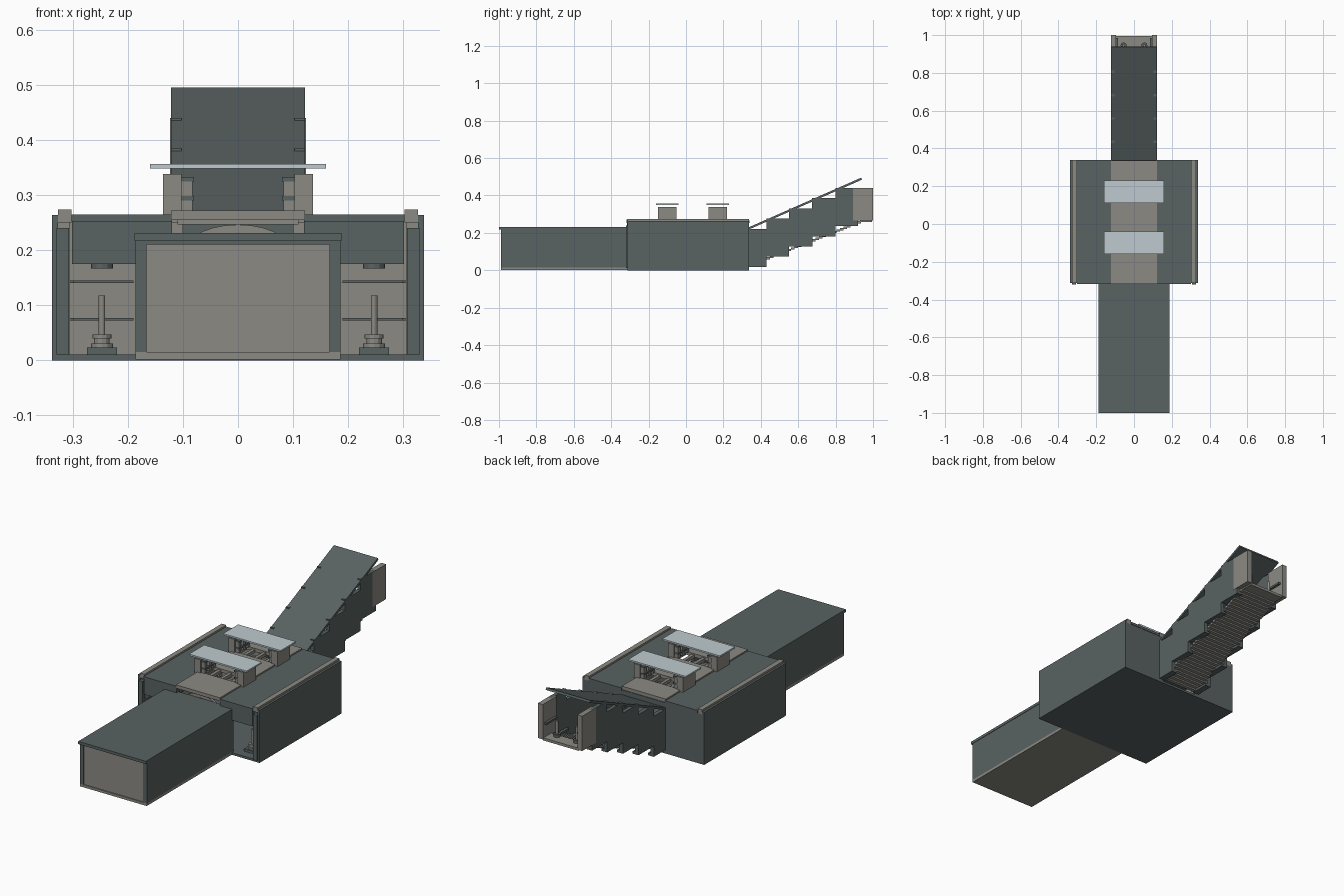
import bpy
import math

cube = bpy.data.objects.get("Cube")
if cube:
    bpy.data.objects.remove(cube, do_unlink=True)


def material(name, rgb):
    m = bpy.data.materials.new(name)
    m.use_nodes = True
    m.diffuse_color = (*rgb, 1)
    m.node_tree.nodes["Principled BSDF"].inputs["Base Color"].default_value = (*rgb, 1)
    return m


SLATE = material("slate green", (0.10, 0.125, 0.122))
STONE = material("warm stone", (0.26, 0.255, 0.23))
PALE = material("pale skylight", (0.52, 0.59, 0.62))


def mesh(name, verts, faces, mat):
    me = bpy.data.meshes.new(name)
    me.from_pydata(verts, [], faces)
    me.materials.append(mat)
    ob = bpy.data.objects.new(name, me)
    bpy.context.collection.objects.link(ob)
    return ob


def prism(name, profile, x0, x1, mat):
    """Extrude a (y, z) profile along x."""
    n = len(profile)
    verts = [(x, y, z) for x in (x0, x1) for y, z in profile]
    faces = [tuple(range(n))[::-1], tuple(range(n, 2 * n))]
    faces += [(i, (i + 1) % n, n + (i + 1) % n, n + i) for i in range(n)]
    ob = mesh(name, verts, faces, mat)
    ob.data.validate()
    return ob


def box(name, x, y, z, mat):
    return prism(name, [(y[0], z[0]), (y[1], z[0]), (y[1], z[1]), (y[0], z[1])], x[0], x[1], mat)


def pair(name, x, y, z, mat):
    box("left_" + name, x, y, z, mat)
    box("right_" + name, (-x[1], -x[0]), y, z, mat)


def disc(name, x, y, z0, z1, r, mat):
    bpy.ops.mesh.primitive_cylinder_add(vertices=12, radius=r, depth=z1 - z0,
                                        location=(x, y, (z0 + z1) / 2))
    ob = bpy.context.object
    ob.name = name
    ob.data.materials.append(mat)


def arch(name, y, z, r0, r1, squash, mat):
    """Half-ring vault rib standing across the hall."""
    n = 12
    verts = []
    for yy in (y - 0.006, y + 0.006):
        for r in (r0, r1):
            for i in range(n + 1):
                a = math.pi * i / n
                verts.append((r * math.cos(a), yy, z + r * squash * math.sin(a)))
    s = n + 1
    faces = []
    for i in range(n):
        faces += [(i, i + 1, s + i + 1, s + i),
                  (2 * s + i, 3 * s + i, 3 * s + i + 1, 2 * s + i + 1),
                  (i, 2 * s + i, 2 * s + i + 1, i + 1),
                  (s + i, s + i + 1, 3 * s + i + 1, 3 * s + i)]
    mesh(name, verts, faces, mat)


# Front corridor
box("corridor_floor", (-0.186, 0.186), (-0.99, -0.30), (0.002, 0.015), STONE)
pair("corridor_wall", (0.166, 0.186), (-0.99, -0.30), (0.015, 0.218), SLATE)
box("corridor_roof", (-0.188, 0.188), (-1.0, -0.30), (0.217, 0.231), SLATE)
box("corridor_end_panel", (-0.166, 0.166), (-0.985, -0.97), (0.015, 0.211), STONE)
box("corridor_end_lintel", (-0.166, 0.166), (-0.988, -0.97), (0.21, 0.218), SLATE)

# Main hall shell
box("hall_base", (-0.338, 0.338), (-0.312, 0.338), (0, 0.011), SLATE)
pair("hall_wall", (0.327, 0.338), (-0.312, 0.338), (0.011, 0.264), SLATE)
pair("hall_front_post", (0.307, 0.329), (-0.32, -0.30), (0.011, 0.24), SLATE)
pair("hall_lining", (0.305, 0.327), (-0.30, 0.325), (0.011, 0.255), STONE)
pair("hall_ridge", (0.302, 0.327), (-0.312, 0.338), (0.25, 0.274), STONE)
pair("hall_roof", (0.12, 0.302), (-0.318, 0.34), (0.252, 0.265), SLATE)
pair("front_header", (0.12, 0.301), (-0.315, -0.29), (0.175, 0.253), SLATE)
pair("hall_back", (0.10, 0.327), (0.325, 0.338), (0.011, 0.255), SLATE)
box("hall_back_lintel", (-0.10, 0.10), (0.325, 0.338), (0.225, 0.255), SLATE)
pair("back_lining", (0.10, 0.305), (0.31, 0.325), (0.011, 0.252), STONE)
for z in (0.072, 0.14):
    pair("wall_groove", (0.19, 0.305), (0.304, 0.31), (z, z + 0.005), SLATE)
    for s in (-1, 1):
        box("side_groove", (s * 0.302 - 0.003, s * 0.302 + 0.003), (-0.29, 0.304), (z, z + 0.005), SLATE)

# Central roof strip with wells below the skylights
for y0, y1 in ((-0.318, -0.14), (-0.06, 0.13), (0.21, 0.335)):
    box("roof_strip", (-0.122, 0.122), (y0, y1), (0.255, 0.272), STONE)
pair("strip_edge", (0.10, 0.122), (-0.14, 0.21), (0.255, 0.271), STONE)
box("strip_support", (-0.11, 0.11), (-0.305, -0.285), (0.247, 0.256), STONE)
for y in (-0.29, -0.13, -0.07, 0.14, 0.20):
    arch("vault_rib", y, 0.205, 0.058, 0.09, 0.46, STONE)
    arch("vault_inner_rib", y, 0.205, 0.03, 0.05, 0.6, SLATE)

# Roof lanterns
for yc in (-0.10, 0.17):
    pair("lantern_wall", (0.103, 0.136), (yc - 0.05, yc + 0.05), (0.25, 0.338), STONE)
    for dy in (-0.035, 0, 0.035):
        pair("lantern_pilaster", (0.083, 0.103), (yc + dy - 0.009, yc + dy + 0.009), (0.272, 0.325), STONE)
    for z in (0.29, 0.325):
        pair("lantern_bracket", (0.08, 0.104), (yc - 0.046, yc + 0.046), (z, z + 0.008), SLATE)
    box("skylight_slab", (-0.16, 0.16), (yc - 0.06, yc + 0.06), (0.348, 0.356), PALE)
    for x in (-0.06, 0, 0.06):
        box("well_beam", (x - 0.008, x + 0.008), (yc - 0.045, yc + 0.045), (0.25, 0.266), STONE)

# Pedestals and hanging lamps along both aisles
for s in (-1, 1):
    for y in (-0.24, -0.02, 0.20):
        x = s * 0.247
        box("pedestal_base", (x - 0.027, x + 0.027), (y - 0.027, y + 0.027), (0.011, 0.023), SLATE)
        for z0, z1, r in ((0.023, 0.031, 0.02), (0.031, 0.04, 0.014), (0.04, 0.047, 0.017)):
            disc("pedestal_ring", x, y, z0, z1, r, STONE)
        disc("pedestal_column", x, y, 0.047, 0.118, 0.006, STONE)
        disc("hanging_lamp", x, y, 0.167, 0.175, 0.02, SLATE)
        disc("lamp_rod", x, y, 0.175, 0.252, 0.005, SLATE)

# Rising stair passage with stepped side walls
edges = (0.336, 0.43, 0.552, 0.675, 0.80, 0.92)
for i in range(5):
    z = 0.018 + i * 0.0545
    pair("stair_wall", (0.103, 0.122), (edges[i], edges[i + 1]), (z, z + 0.204), SLATE)
    pair("stair_wall_foot", (0.09, 0.103), (edges[i], edges[i + 1]), (z, z + 0.012), SLATE)
prism("stair_roof", [(0.336, 0.218), (0.94, 0.484), (0.936, 0.495), (0.336, 0.23)], -0.122, 0.122, SLATE)

steps = 32
run, rise = 0.6 / steps, 0.236 / steps
for i in range(steps):
    y, z = 0.336 + i * run, 0.022 + i * rise
    box("stair_tread", (-0.103, 0.103), (y, y + run), (z, z + 0.012), STONE)

# Upper portal
pair("portal_wall", (0.096, 0.123), (0.892, 1.0), (0.265, 0.44), STONE)
box("portal_floor", (-0.098, 0.098), (0.93, 0.995), (0.258, 0.271), STONE)
pair("portal_rail", (0.084, 0.097), (0.90, 0.985), (0.335, 0.345), SLATE)
for s in (-1, 1):
    disc("portal_post_base", s * 0.055, 0.945, 0.271, 0.285, 0.016, SLATE)
    disc("portal_post", s * 0.055, 0.945, 0.285, 0.35, 0.007, STONE)
